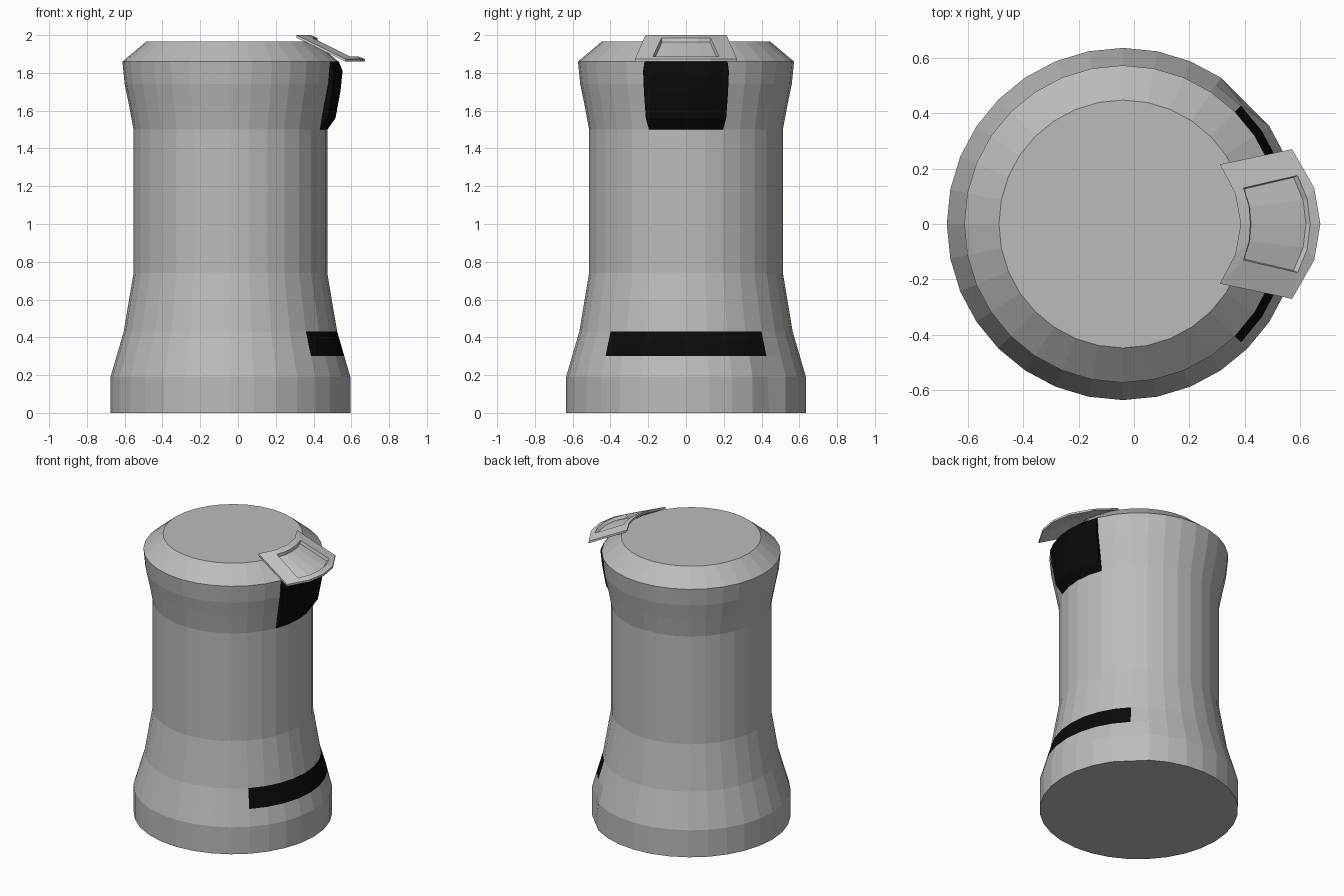
import bpy, math

if "Cube" in bpy.data.objects:
    bpy.data.objects.remove(bpy.data.objects["Cube"])

SIDES = 32
CX = -0.04  # body axis


def material(name, rgb):
    m = bpy.data.materials.new(name)
    m.diffuse_color = (*rgb, 1)
    m.use_nodes = True
    m.node_tree.nodes["Principled BSDF"].inputs["Base Color"].default_value = m.diffuse_color
    return m


black = material("black", (0.003, 0.003, 0.003))
grey = material("grey", (0.5, 0.5, 0.5))


def make(name, verts, faces, mats=()):
    me = bpy.data.meshes.new(name)
    me.from_pydata(verts, [], faces)
    for m in mats:
        me.materials.append(m)
    me.update()
    ob = bpy.data.objects.new(name, me)
    bpy.context.collection.objects.link(ob)
    return ob


def polar(r, i, z):
    a = 2 * math.pi * i / SIDES
    return (CX + r * math.cos(a), r * math.sin(a), z)


# Body: lathed shell, black band on the front-right quarter of one row
profile = [(0.635, 0), (0.635, 0.19), (0.603, 0.30), (0.565, 0.43),
           (0.513, 0.74), (0.513, 1.50), (0.537, 1.63), (0.560, 1.74),
           (0.572, 1.86), (0.447, 1.965)]
verts = []
for k, (r, z) in enumerate(profile):
    for i in range(SIDES):
        dent = 0.025 if (i == 4 and k == 1) else 0.012 if (i == 4 and k == 0) else 0
        verts.append(polar(r - dent, i, z))
faces, band = [], []
for k in range(len(profile) - 1):
    for i in range(SIDES):
        j = (i + 1) % SIDES
        if k == 2 and (i < 4 or i >= SIDES - 4):
            band.append(len(faces))
        faces.append((k * SIDES + i, k * SIDES + j,
                      (k + 1) * SIDES + j, (k + 1) * SIDES + i))
faces.append(tuple(reversed(range(SIDES))))
faces.append(tuple(range((len(profile) - 1) * SIDES, len(profile) * SIDES)))
body = make("body", verts, faces, (grey, black))
for f in band:
    body.data.polygons[f].material_index = 1

# Window: raised black panel under the lip, with side walls sunk into the body
rows = [(0.513, 1.50), (0.556, 1.56), (0.582, 1.70), (0.594, 1.81), (0.574, 1.86)]
verts, faces = [], []
for r, z in rows:
    for c in range(-3, 4):
        radius = 0.50 if abs(c) == 3 else r
        verts.append(polar(radius, max(-2, min(2, c)), z))
for k in range(len(rows) - 1):
    for c in range(6):
        a = k * 7 + c
        faces.append((a, a + 1, a + 8, a + 7))
make("window_panel", verts, faces, (black,))


# Spout lip: curved sloping plate with a recessed tray
def loop(outer, inner):
    """Closed loop from two half arcs given from the corner to the centre."""
    def full(h):
        return [(x, -y, z) for x, y, z in h] + [(x, y, z) for x, y, z in reversed(h[:-1])]
    return full(outer) + full(inner)[::-1]


def drop(pts, dz):
    return [(x, y, z - dz) for x, y, z in pts]


rim = loop([(0.57, 0.27, 1.873), (0.65, 0.13, 1.873), (0.672, 0, 1.873)],
           [(0.31, 0.215, 2.0), (0.365, 0.11, 2.0), (0.385, 0, 2.0)])
edge = loop([(0.59, 0.175, 1.888), (0.625, 0.09, 1.888), (0.635, 0, 1.888)],
            [(0.395, 0.13, 1.985), (0.415, 0.065, 1.985), (0.42, 0, 1.985)])
tray = loop([(0.575, 0.168, 1.872), (0.61, 0.085, 1.872), (0.62, 0, 1.872)],
            [(0.397, 0.126, 1.963), (0.417, 0.063, 1.963), (0.422, 0, 1.963)])
loops = [drop(tray, 0.006), drop(rim, 0.014), rim, edge, tray]
verts = [p for l in loops for p in l]
faces = []
for k in range(4):
    for i in range(10):
        j = (i + 1) % 10
        faces.append((k * 10 + i, k * 10 + j, k * 10 + 10 + j, k * 10 + 10 + i))
for i in range(4):
    faces.append((i + 1, i, 9 - i, 8 - i))
    faces.append((40 + i, 41 + i, 48 - i, 49 - i))
make("spout_lip", verts, faces)
